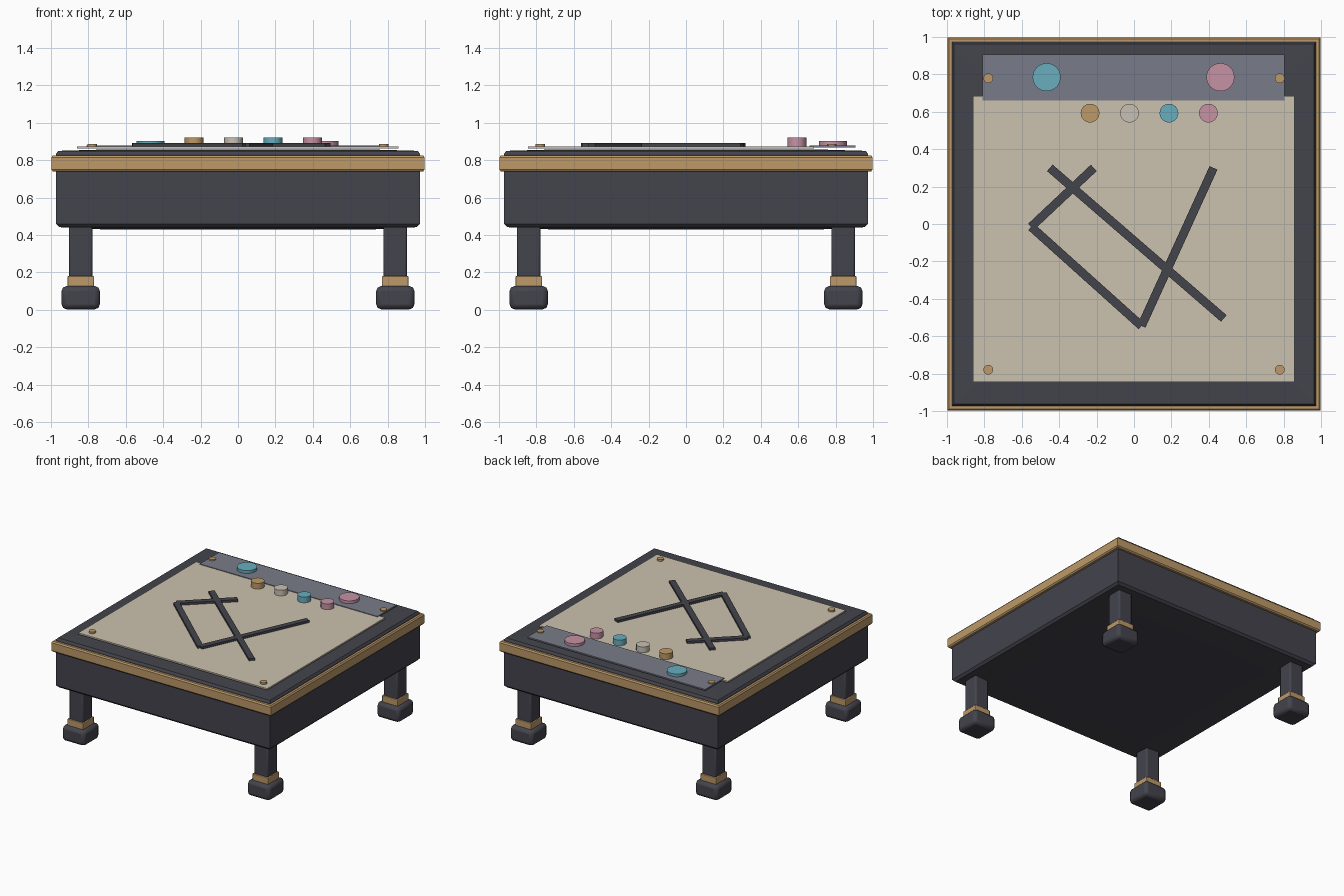
import bpy
import bmesh
import math
from mathutils import Vector

if "Cube" in bpy.data.objects:
    bpy.data.objects.remove(bpy.data.objects["Cube"])


def material(name, r, g, b):
    m = bpy.data.materials.new(name)
    m.use_nodes = True
    m.diffuse_color = (r, g, b, 1)
    m.node_tree.nodes["Principled BSDF"].inputs["Base Color"].default_value = (r, g, b, 1)
    return m


DARK = material("charcoal", 0.057, 0.057, 0.073)
GOLD = material("brass", 0.51, 0.32, 0.14)
PAPER = material("parchment", 0.60, 0.54, 0.43)
SLATE = material("slate grey", 0.19, 0.20, 0.25)
CYAN = material("soft cyan", 0.14, 0.42, 0.51)
PINK = material("soft pink", 0.57, 0.29, 0.37)
IVORY = material("ivory", 0.58, 0.53, 0.46)


def finish(name, bm, mat, bevel=0, smooth=False):
    bmesh.ops.recalc_face_normals(bm, faces=bm.faces)
    mesh = bpy.data.meshes.new(name)
    bm.to_mesh(mesh)
    bm.free()
    mesh.materials.append(mat)
    ob = bpy.data.objects.new(name, mesh)
    bpy.context.collection.objects.link(ob)
    if bevel:
        mod = ob.modifiers.new("Bevel", "BEVEL")
        mod.width = bevel
        mod.segments = 2
    if smooth:
        bpy.ops.object.select_all(action="DESELECT")
        ob.select_set(True)
        bpy.context.view_layer.objects.active = ob
        bpy.ops.object.shade_smooth_by_angle(angle=math.radians(35))
    return ob


def box(name, x0, x1, y0, y1, z0, z1, mat, bevel=0):
    bm = bmesh.new()
    bmesh.ops.create_cube(bm, size=1)
    bmesh.ops.scale(bm, vec=(x1 - x0, y1 - y0, z1 - z0), verts=bm.verts)
    bmesh.ops.translate(bm, vec=((x0 + x1) / 2, (y0 + y1) / 2, (z0 + z1) / 2), verts=bm.verts)
    return finish(name, bm, mat, bevel, bool(bevel))


def disc(name, x, y, radius, z0, z1, mat):
    bm = bmesh.new()
    bmesh.ops.create_cone(bm, cap_ends=True, segments=32, radius1=radius,
                          radius2=radius, depth=z1 - z0)
    bmesh.ops.translate(bm, vec=(x, y, (z0 + z1) / 2), verts=bm.verts)
    return finish(name, bm, mat, smooth=True)


def square_loft(name, profile, mat, closed=False):
    # profile holds (half width, height) pairs
    bm = bmesh.new()
    rings = [[bm.verts.new((sx * w, sy * w, z)) for sx, sy in
              ((-1, -1), (1, -1), (1, 1), (-1, 1))] for w, z in profile]
    pairs = list(zip(rings, rings[1:]))
    if closed:
        pairs.append((rings[-1], rings[0]))
    else:
        bm.faces.new(rings[0])
        bm.faces.new(rings[-1])
    for a, b in pairs:
        for i in range(4):
            j = (i + 1) % 4
            bm.faces.new((a[i], a[j], b[j], b[i]))
    return finish(name, bm, mat)


def strip(name, start, end, z0, z1, width, mat):
    a, b = Vector(start), Vector(end)
    side = (b - a).normalized().orthogonal() * width / 2
    bm = bmesh.new()
    base = [bm.verts.new((p.x, p.y, z0)) for p in (a + side, b + side, b - side, a - side)]
    face = bm.faces.new(base)
    top = bmesh.ops.extrude_face_region(bm, geom=[face])["geom"]
    bmesh.ops.translate(bm, vec=(0, 0, z1 - z0),
                        verts=[v for v in top if isinstance(v, bmesh.types.BMVert)])
    return finish(name, bm, mat)


# Table body, slightly crowned, and its rim
square_loft("table_body", [(0.72, 0.43), (0.955, 0.442), (0.972, 0.46),
                           (0.972, 0.835), (0.962, 0.85), (0.69, 0.858)], DARK)
square_loft("rim_trim", [(0.96, 0.74), (0.99, 0.74), (0.998, 0.75), (0.998, 0.815),
                         (0.99, 0.826), (0.96, 0.826)], GOLD, closed=True)

# Legs with collars and block feet
for side, sx in (("left", 1), ("right", -1)):
    for end, sy in (("front", -1), ("back", 1)):
        x, y = sx * 0.841, sy * 0.841
        for part, h, z0, z1, mat, bev in (
                ("leg", 0.063, 0.11, 0.46, DARK, 0.012),
                ("collar", 0.071, 0.12, 0.18, GOLD, 0.004),
                ("foot", 0.102, 0.003, 0.127, DARK, 0.026)):
            box(f"{end}_{side}_{part}", x - h, x + h, y - h, y + h, z0, z1, mat, bev)

# Sheet and back tray
box("sheet", -0.86, 0.857, -0.845, 0.685, 0.862, 0.874, PAPER)
box("back_tray", -0.81, 0.805, 0.66, 0.907, 0.868, 0.879, SLATE)

# Crossing inlay strips
tops = [(-0.45, 0.30), (-0.215, 0.30), (0.425, 0.30)]
corner, low = (-0.55, -0.015), (0.04, -0.545)
lines = [(tops[0], (0.48, -0.505)), (tops[1], corner), (corner, low), (low, tops[2])]
for i, (a, b) in enumerate(lines):
    strip(f"inlay_strip_{i + 1}", a, b, 0.872, 0.892, 0.046, DARK)

# Large discs on the tray
disc("right_large_disc", -0.467, 0.785, 0.075, 0.876, 0.902, CYAN)
disc("left_large_disc", 0.462, 0.785, 0.075, 0.876, 0.902, PINK)

# Row of small pegs
for i, mat in enumerate((GOLD, IVORY, CYAN, PINK)):
    disc(f"peg_{i + 1}", -0.235 + 0.211 * i, 0.593, 0.05, 0.87, 0.921, mat)

# Corner pins
for side, sx in (("left", 1), ("right", -1)):
    for end, sy in (("front", -1), ("back", 1)):
        disc(f"{end}_{side}_pin", sx * 0.779, sy * 0.779, 0.026, 0.87, 0.888, GOLD)
